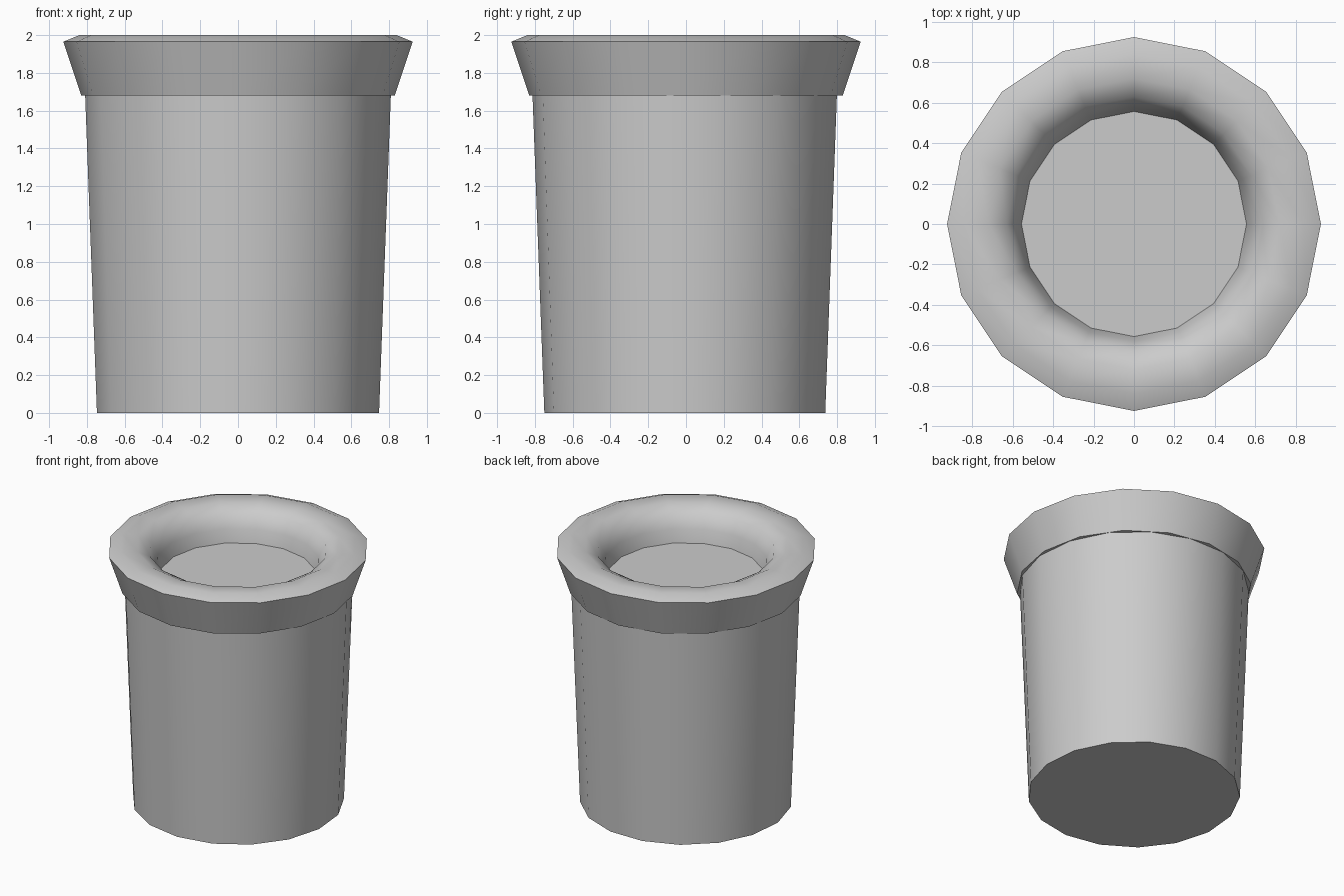
import bpy, bmesh
from math import sin, cos, pi, radians

if "Cube" in bpy.data.objects:
    bpy.data.objects.remove(bpy.data.objects["Cube"])


def lathe(name, profile, sides, start, angle):
    """Revolve (radius, z) points around z and cap both ends."""
    bm = bmesh.new()
    rings = []
    for r, z in profile:
        rings.append([bm.verts.new((r * cos(start + 2 * pi * i / sides),
                                    r * sin(start + 2 * pi * i / sides), z))
                      for i in range(sides)])
    for low, high in zip(rings, rings[1:]):
        for i in range(sides):
            j = (i + 1) % sides
            bm.faces.new((low[i], low[j], high[j], high[i]))
    bm.faces.new(rings[0][::-1])
    bm.faces.new(rings[-1])
    bmesh.ops.recalc_face_normals(bm, faces=bm.faces)
    mesh = bpy.data.meshes.new(name)
    bm.to_mesh(mesh)
    bm.free()
    obj = bpy.data.objects.new(name, mesh)
    bpy.context.collection.objects.link(obj)
    bpy.ops.object.select_all(action='DESELECT')
    obj.select_set(True)
    bpy.context.view_layer.objects.active = obj
    bpy.ops.object.shade_smooth_by_angle(angle=radians(angle))
    return obj


# Tapered pot wall with a closed base
lathe("pot_body", [(0.75, 0), (0.813, 1.69)], 17, -pi / 2, 40)

# Flared collar with a rounded lip, dropping to the flat inner floor
lathe("pot_rim", [(0.83, 1.68), (0.925, 1.965), (0.84, 2.0),
                  (0.72, 1.995), (0.63, 1.95), (0.58, 1.85), (0.557, 1.75)],
      16, 0, 60)
